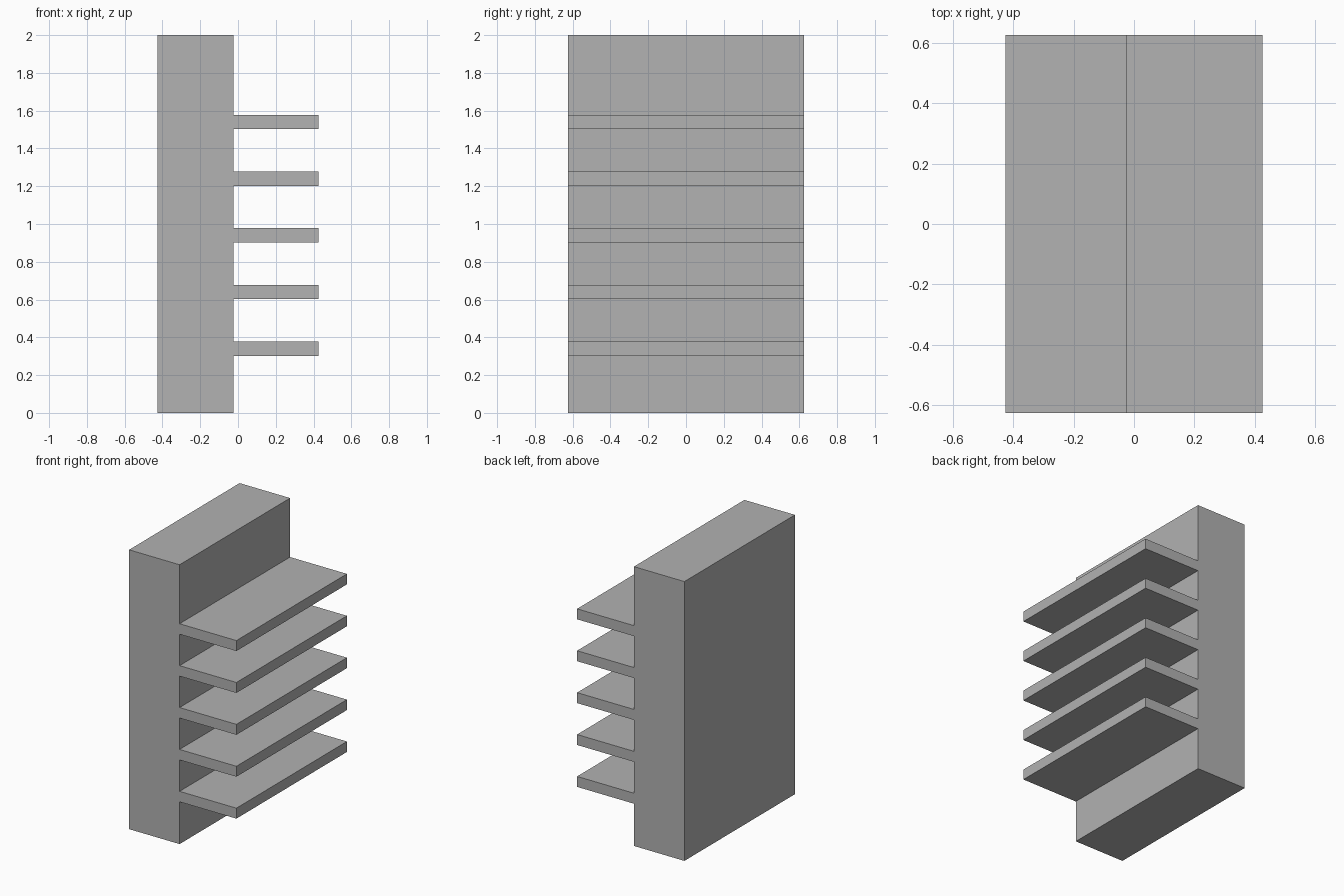
import bpy

if "Cube" in bpy.data.objects:
    bpy.data.objects.remove(bpy.data.objects["Cube"], do_unlink=True)

# Single grey material
grey = bpy.data.materials.new("plain grey")
grey.use_nodes = True
colour = (0.445, 0.445, 0.445, 1)
grey.diffuse_color = colour
grey.node_tree.nodes["Principled BSDF"].inputs["Base Color"].default_value = colour


def box(name, low, high):
    """Add a box spanning two opposite corners."""
    centre = [(a + b) / 2 for a, b in zip(low, high)]
    bpy.ops.mesh.primitive_cube_add(size=1, location=centre)
    obj = bpy.context.object
    obj.name = name
    obj.scale = [b - a for a, b in zip(low, high)]
    bpy.ops.object.transform_apply(location=False, rotation=False, scale=True)
    obj.data.materials.append(grey)
    return obj


HALF_WIDTH, HALF_DEPTH, HEIGHT = 0.425, 0.625, 2.0
SLAB_FACE = -0.025
FIN_BASE, FIN_STEP, FIN_THICKNESS = 0.3025, 0.3, 0.075

# Thick upright slab
box("upright_slab", (-HALF_WIDTH, -HALF_DEPTH, 0), (SLAB_FACE, HALF_DEPTH, HEIGHT))

# Evenly spaced fins projecting from one side of the slab
for i in range(5):
    z = FIN_BASE + i * FIN_STEP
    box(f"fin_{i + 1}", (SLAB_FACE, -HALF_DEPTH, z),
        (HALF_WIDTH, HALF_DEPTH, z + FIN_THICKNESS))
